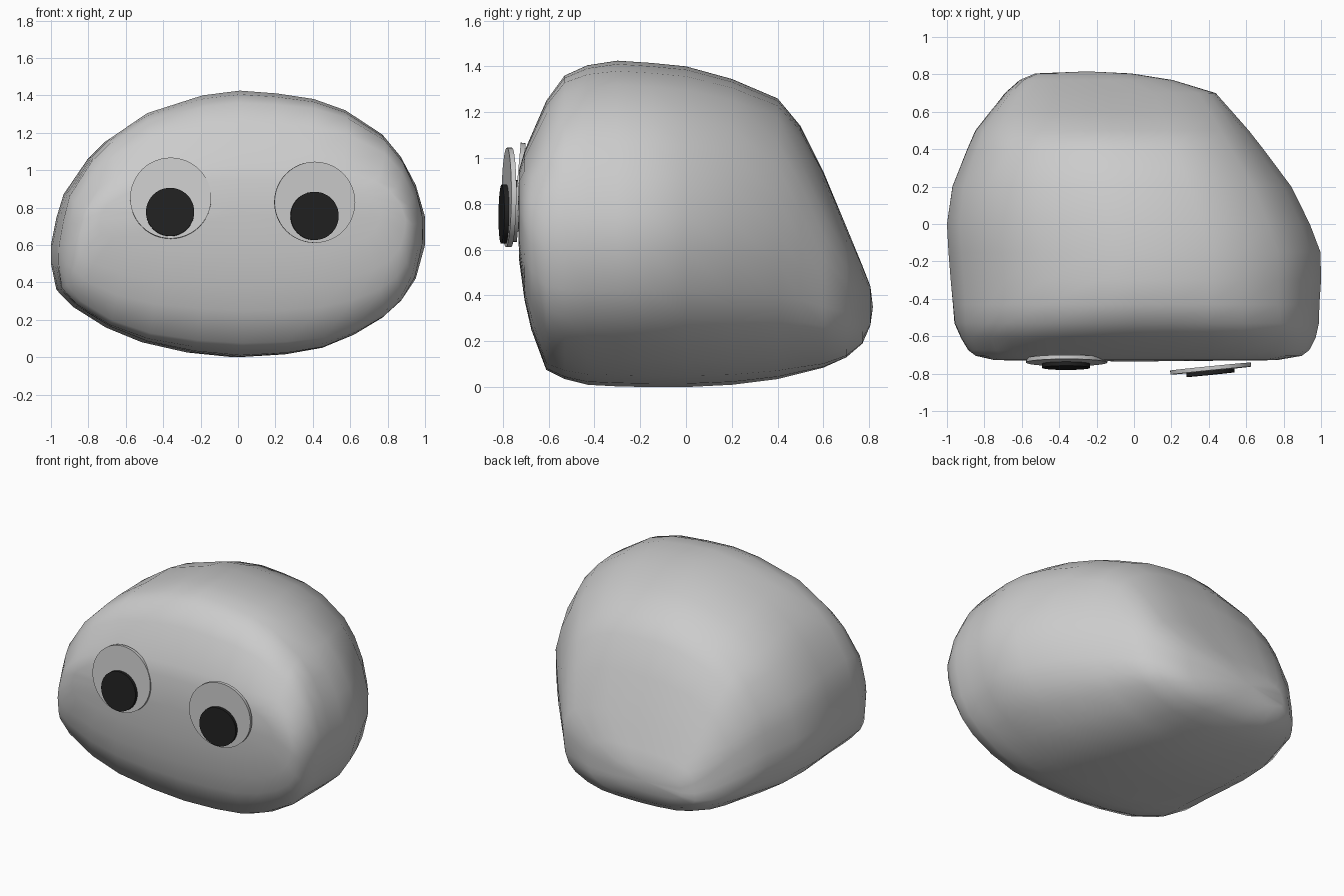
import bpy, bmesh, math
from mathutils import Vector

if "Cube" in bpy.data.objects:
    bpy.data.objects.remove(bpy.data.objects["Cube"])

# Outline of the stone seen from the front (x, z), widest at z = 0.6
OUTLINE = [(-1, .5), (-1, .6), (-.97, .75), (-.93, .88), (-.8, 1.07), (-.7, 1.17),
           (-.5, 1.305), (-.2, 1.4), (0, 1.425), (.2, 1.41), (.4, 1.38), (.57, 1.32),
           (.77, 1.19), (.87, 1.07), (.95, .92), (1, .75), (1, .6), (.95, .42),
           (.87, .3), (.77, .21), (.62, .12), (.45, .05), (.25, .015), (0, 0),
           (-.25, .025), (-.5, .08), (-.7, .16), (-.88, .27), (-.97, .36)]

# Slices front to back: y, left, right, bottom, top, height of widest point, corner fullness
SLICES = [(-.728, -.74, .76, .55, .95, .74, .05), (-.705, -.84, .89, .38, 1.03, .67, .06),
          (-.675, -.88, .93, .25, 1.10, .62, .06), (-.61, -.92, .965, .075, 1.25, .6, .05),
          (-.53, -.957, .985, .035, 1.36, .6, .03), (-.43, -.967, .99, .01, 1.405, .6, .01),
          (-.3, -.98, 1, .003, 1.425, .6, 0), (-.15, -.992, .997, 0, 1.415, .6, 0),
          (0, -1, .94, 0, 1.4, .6, 0), (.2, -.97, .84, .01, 1.345, .58, .01),
          (.4, -.89, .69, .035, 1.26, .55, .02), (.5, -.845, .61, .06, 1.14, .52, .04),
          (.6, -.765, .52, .085, .94, .47, .07), (.7, -.68, .43, .13, .70, .41, .1),
          (.77, -.6, .2, .19, .53, .37, .12), (.805, -.52, -.02, .27, .44, .35, .12)]


def warp(px, pz, s):
    y, left, right, low, high, wide, full = s
    h = (pz - .6) / (.825 if pz > .6 else .6)
    k = 1 + full * math.sin(2 * math.atan2(h, px)) ** 2
    x = (left + right) / 2 + px * k * (right - left) / 2
    z = wide + h * k * (high - wide if h > 0 else wide - low)
    return x, y, z


# Stone body: loft the slices and close both ends
bm = bmesh.new()
rings = [[bm.verts.new(warp(px, pz, s)) for px, pz in OUTLINE] for s in SLICES]
n = len(OUTLINE)
for a, b in zip(rings, rings[1:]):
    for i in range(n):
        j = (i + 1) % n
        bm.faces.new((a[i], a[j], b[j], b[i]))
for ring, tip in ((rings[0], (0, -.735, .76)), (rings[-1], (-.25, .816, .35))):
    v = bm.verts.new(tip)
    for i in range(n):
        bm.faces.new((ring[i], ring[(i + 1) % n], v))
bmesh.ops.recalc_face_normals(bm, faces=bm.faces)
for f in bm.faces:
    f.smooth = True
mesh = bpy.data.meshes.new("stone_body")
bm.to_mesh(mesh)
bm.free()
bpy.context.collection.objects.link(bpy.data.objects.new("stone_body", mesh))

black = bpy.data.materials.new("pupil_black")
black.diffuse_color = (.015, .015, .015, 1)
black.use_nodes = True
black.node_tree.nodes["Principled BSDF"].inputs["Base Color"].default_value = black.diffuse_color


def disc(name, center, normal, radius, depth, mat=None):
    bpy.ops.mesh.primitive_cylinder_add(vertices=48, radius=radius, depth=depth, location=center,
                                        rotation=normal.to_track_quat('Z', 'Y').to_euler())
    ob = bpy.context.object
    ob.name = name
    bpy.ops.object.shade_smooth_by_angle()
    if mat:
        ob.data.materials.append(mat)


# Eyes: a tilted disc with a smaller pupil disc sitting low on its front
for side, center, normal, drop in (("left", (-.36, -.73, .85), (0, -1, .09), (-.003, -.007, -.076)),
                                   ("right", (.41, -.773, .828), (.1, -1, .01), (-.003, -.001, -.073))):
    c, nrm = Vector(center), Vector(normal).normalized()
    disc(side + "_eye", c, nrm, .217, .022)
    disc(side + "_pupil", c + Vector(drop) + nrm * .021, nrm, .129, .022, black)
